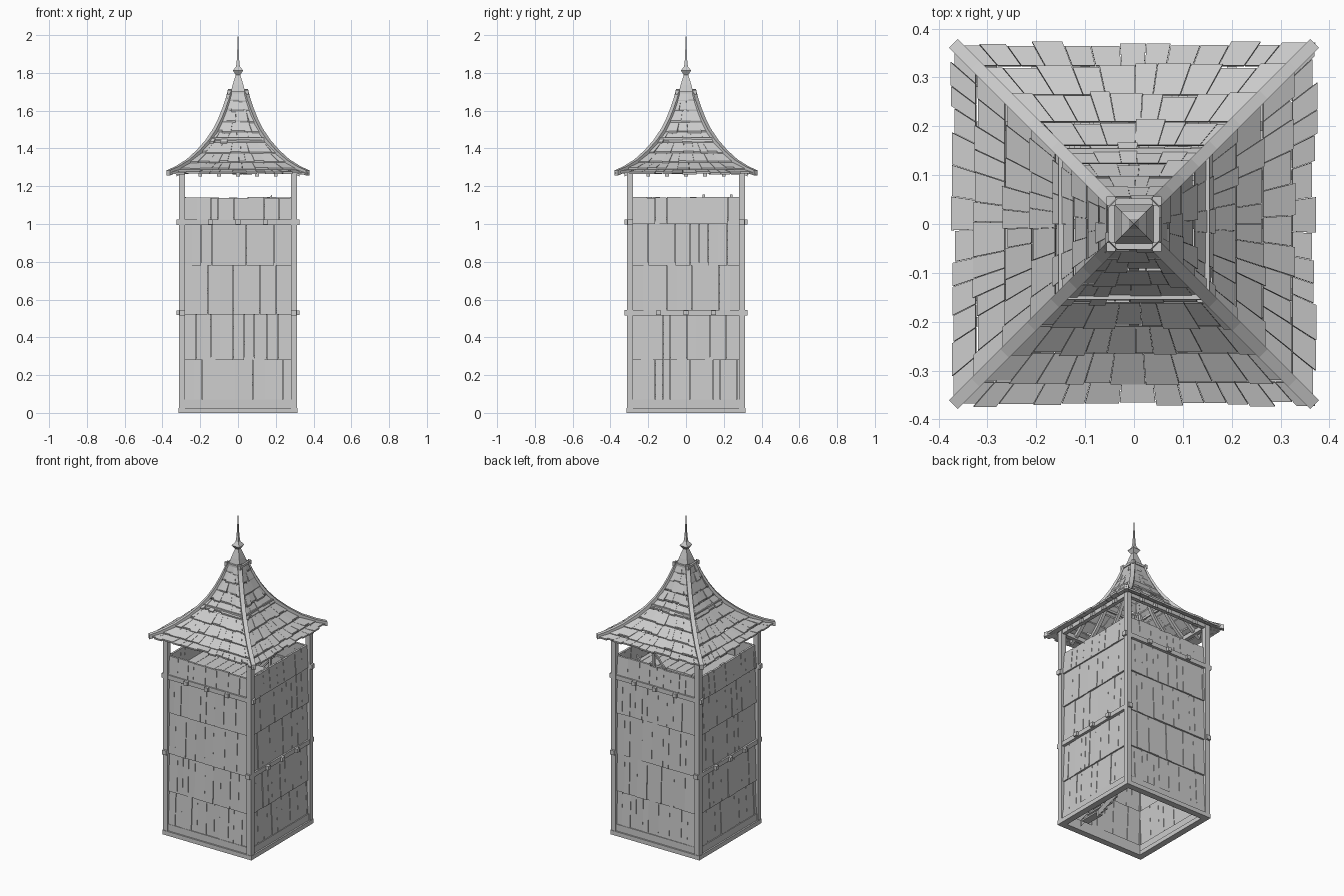
import bpy, bmesh, random
from math import pi
from mathutils import Matrix, Vector

random.seed(7)
if "Cube" in bpy.data.objects:
    bpy.data.objects.remove(bpy.data.objects["Cube"])

grey = bpy.data.materials.new("weathered_grey")
grey.use_nodes = True
colour = (0.6, 0.6, 0.6, 1)
grey.diffuse_color = colour
grey.node_tree.nodes["Principled BSDF"].inputs["Base Color"].default_value = colour
SIDES = [Matrix.Rotation(k * pi / 2, 3, "Z") for k in range(4)]
ONE = SIDES[:1]


def jit(a):
    return random.uniform(-a, a)


class Part:
    """Collects six-sided solids into one named object."""

    def __init__(self, name):
        self.name, self.bm = name, bmesh.new()

    def solid(self, low, high, turn=ONE[0]):
        v = [self.bm.verts.new(turn @ Vector(p)) for p in list(low) + list(high)]
        self.bm.faces.new(v[3::-1])
        self.bm.faces.new(v[4:])
        for i in range(4):
            j = (i + 1) % 4
            self.bm.faces.new((v[i], v[j], v[j + 4], v[i + 4]))

    def box(self, x, y, z, turn=ONE[0]):
        ring = [(x[0], y[0]), (x[1], y[0]), (x[1], y[1]), (x[0], y[1])]
        self.solid([(*p, z[0]) for p in ring], [(*p, z[1]) for p in ring], turn)

    def bar(self, c, size, turn=ONE[0]):
        self.box(*[(a - s / 2, a + s / 2) for a, s in zip(c, size)], turn)

    def done(self):
        bmesh.ops.recalc_face_normals(self.bm, faces=self.bm.faces)
        mesh = bpy.data.meshes.new(self.name)
        self.bm.to_mesh(mesh)
        self.bm.free()
        mesh.materials.append(grey)
        bpy.context.collection.objects.link(bpy.data.objects.new(self.name, mesh))


def breaks(a, b, low, high):
    """Uneven plank joints from a to b."""
    out = [a]
    while out[-1] < b - high:
        out.append(out[-1] + random.uniform(low, high))
    return out + [b]


# Posts, sill and top plate
frame = Part("timber_frame")
for t in SIDES:
    frame.box((0.28, 0.312), (0.28, 0.312), (0, 1.285), t)
    frame.box((-0.315, 0.315), (-0.315, -0.275), (0, 0.027), t)
    frame.box((-0.285, 0.285), (-0.305, -0.28), (0.027, 0.07), t)
    frame.box((-0.312, 0.312), (-0.305, -0.28), (1.268, 1.295), t)
frame.done()

# Overlapping rows of wall planks, with uneven depth
planks = Part("wall_planks")
rows = [0.065, 0.28, 0.52, 0.78, 1.0, 1.14]
for t in SIDES:
    for r, (z0, z1) in enumerate(zip(rows, rows[1:])):
        xs = breaks(-0.285, 0.285, 0.035, 0.09)
        for a, b in zip(xs, xs[1:]):
            top = z1 + (jit(0.004) if r == 4 else 0.015)
            y0, y1 = -0.301 + jit(0.003), -0.291 + jit(0.002)
            b -= 0.0015
            low = [(a, y0, z0), (b, y0, z0), (b, y0 + 0.013, z0), (a, y0 + 0.013, z0)]
            high = [(a, y1, top), (b, y1, top), (b, y1 + 0.013, top), (a, y1 + 0.013, top)]
            planks.solid(low, high, t)
planks.done()

# Floor joists with projecting ends, running crosswise on the two levels
joists = Part("floor_joists")
for z, t in ((0.53, SIDES[1]), (1.01, SIDES[0])):
    for x in (-0.145, 0, 0.145):
        joists.bar((x, 0, z), (0.025, 0.65, 0.025), t)
    for y in (-0.295, 0.295):
        joists.bar((0, y, z), (0.65, 0.028, 0.028), t)
joists.done()

# Floorboards, leaving a stair opening on each level
floors = Part("floorboards")
for z, side in ((0.543, -1), (1.023, 1)):
    xs = breaks(-0.283, 0.283, 0.05, 0.07)
    for a, b in zip(xs, xs[1:]):
        span = (-0.08, 0.283) if abs((a + b) / 2) < 0.2 else (-0.283, 0.283)
        if side > 0:
            span = (-span[1], -span[0])
        floors.box((a, b - 0.002), span, (z, z + 0.012))
floors.done()

# Two straight stair flights with stringers and handrails
stairs = Part("stairs")
for z0, rise, t in ((0, 0.545, SIDES[0]), (0.555, 0.47, SIDES[2])):
    x0, x1, n = 0.2, -0.18, 10
    for i in range(n):
        f = (i + 0.7) / n
        stairs.bar((x0 + (x1 - x0) * f, -0.17, z0 + rise * f), (0.05, 0.13, 0.01), t)
    for y in (-0.245, -0.1):
        for lift, h in ((0, 0.04), (0.13, 0.014)):
            ends = []
            for x, z in ((x0, z0 + lift), (x1, z0 + rise + lift - h)):
                ends.append([(x, y, z), (x, y + 0.012, z),
                             (x, y + 0.012, z + h), (x, y, z + h)])
            stairs.solid(*ends, t)
    for f in (0.1, 0.5, 0.95):
        z = z0 + rise * f
        stairs.bar((x0 + (x1 - x0) * f, -0.094, z + 0.065), (0.014, 0.014, 0.15), t)
stairs.done()

# Swept roof: half width and height at each shingle course
curve = [(0.37, 1.268), (0.325, 1.288), (0.265, 1.325), (0.21, 1.375), (0.162, 1.43),
         (0.125, 1.485), (0.097, 1.54), (0.073, 1.6), (0.056, 1.65), (0.043, 1.70)]
shingles = Part("roof_shingles")
hips = Part("hip_beams")
rafters = Part("rafters")
for t in SIDES:
    for (w0, z0), (w1, z1) in zip(curve, curve[1:]):
        us = breaks(-1, 1, 0.025 / w0 + 0.04, 0.075 / w0)
        for a, b in zip(us, us[1:]):
            lift, slip = 0.008 + jit(0.003), jit(0.006)
            w, z = w0 + slip, z0 - slip * 0.5
            b0 = b - 0.004
            top = [(a * w, -w, z + lift), (b0 * w, -w, z + lift),
                   (b0 * w1, -w1, z1 + 0.001), (a * w1, -w1, z1 + 0.001)]
            under = [(x, y + 0.002, h - 0.011) for x, y, h in top]
            shingles.solid(under, top, t)
        # Hip beam segment, square to the diagonal
        ends = []
        for w, z in ((w0, z0), (w1, z1)):
            ends.append([(w - s, -w - s, z + h) for s, h in
                         ((-0.009, -0.012), (0.009, -0.012), (0.009, 0.016), (-0.009, 0.016))])
        hips.solid(*ends, t)
        # Rafters below the covering
        for x in (-0.2, -0.1, 0, 0.1, 0.2):
            if w1 > abs(x) and w0 < 0.36:
                ends = []
                for w, z in ((w0, z0 - 0.012), (w1, z1 - 0.012)):
                    ends.append([(x - 0.01, -w, z - 0.025), (x + 0.01, -w, z - 0.025),
                                 (x + 0.01, -w, z), (x - 0.01, -w, z)])
                rafters.solid(*ends, t)
    # Purlin breaking through halfway up the slope
    rafters.bar((0, -0.147, 1.449), (0.3, 0.015, 0.016), t)
for part in (shingles, hips, rafters):
    part.done()

# Collar of crossed bars with corner blocks
collar = Part("roof_collar")
for t in SIDES:
    collar.bar((0, -0.046, 1.698), (0.1, 0.012, 0.014), t)
    collar.bar((0.047, -0.047, 1.698), (0.018, 0.018, 0.025), t)
collar.done()

# Square finial and spire
finial = Part("finial")
steps = [(0.04, 1.69), (0.029, 1.735), (0.012, 1.79), (0.027, 1.812),
         (0.01, 1.835), (0.006, 1.87), (0.001, 2.0)]
for pair in zip(steps, steps[1:]):
    finial.solid(*[[(-w, -w, z), (w, -w, z), (w, w, z), (-w, w, z)] for w, z in pair])
finial.done()
